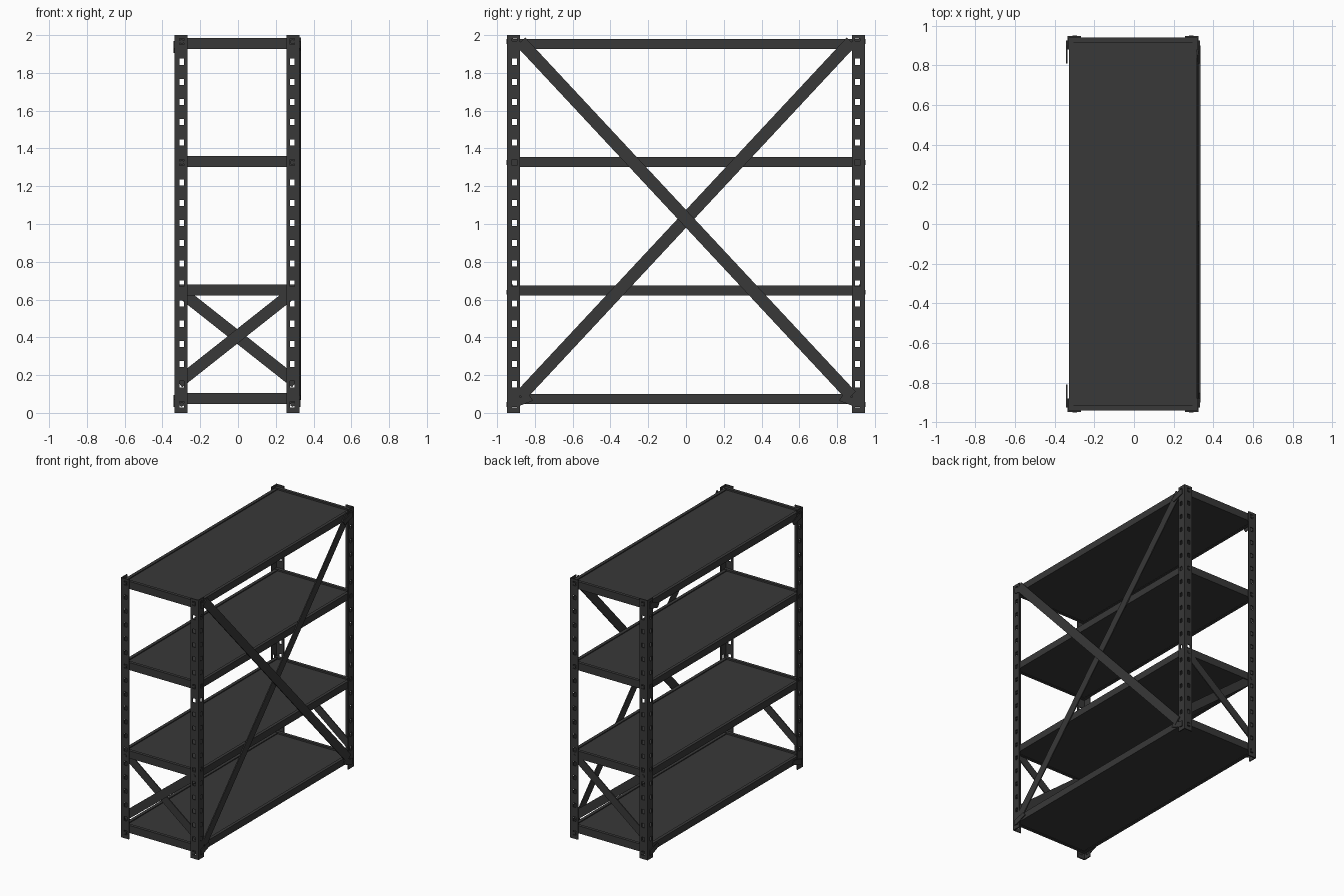
import bpy, bmesh, math
from mathutils import Vector, Matrix

if "Cube" in bpy.data.objects:
    bpy.data.objects.remove(bpy.data.objects["Cube"])

CX = -0.005            # rack is slightly off centre because of the side bracing
HX, HY = 0.331, 0.947  # half width / depth to the outside of the posts
T = 0.008              # sheet thickness

mat = bpy.data.materials.new("dark_steel")
mat.diffuse_color = (0.04, 0.04, 0.04, 1)
mat.use_nodes = True
mat.node_tree.nodes["Principled BSDF"].inputs["Base Color"].default_value = mat.diffuse_color


def finish(bm, name):
    bmesh.ops.recalc_face_normals(bm, faces=bm.faces)
    me = bpy.data.meshes.new(name)
    bm.to_mesh(me)
    bm.free()
    ob = bpy.data.objects.new(name, me)
    bpy.context.collection.objects.link(ob)
    ob.location.x = CX
    me.materials.append(mat)
    return ob


def add_box(bm, lo, hi):
    lo, hi = Vector(lo), Vector(hi)
    m = Matrix.Translation((lo + hi) / 2) @ Matrix.Diagonal((*(hi - lo), 1))
    bmesh.ops.create_cube(bm, size=1, matrix=m)


def prism(name, pts, offset):
    bm = bmesh.new()
    f = bm.faces.new([bm.verts.new(p) for p in pts])
    ext = bmesh.ops.extrude_face_region(bm, geom=[f])
    bmesh.ops.translate(bm, vec=offset,
                        verts=[v for v in ext["geom"] if isinstance(v, bmesh.types.BMVert)])
    return finish(bm, name)


def flat_bar(name, a, b, width, offset):
    """Flat strip from a to b, extruded by offset."""
    a, b, offset = Vector(a), Vector(b), Vector(offset)
    side = (b - a).cross(offset).normalized() * width / 2
    return prism(name, [a + side, b + side, b - side, a - side], offset)


# Perforated angle posts: L section grid with hole faces left out
def post(name, sx, sy):
    bm = bmesh.new()
    w, h0, h1 = 0.064, 0.022, 0.047
    prof = [(w, 0), (h1, 0), (h0, 0), (0, 0), (0, h0), (0, h1), (0, w)]
    zs = [0.0]
    for k in range(19):
        c = 0.045 + 0.1067 * k
        zs += [c - 0.016, c + 0.016]
    zs.append(2.0)
    ox, oy = HX - T / 2, HY - T / 2
    rows = [[bm.verts.new((sx * (ox - px), sy * (oy - py), z)) for px, py in prof] for z in zs]
    for i in range(len(zs) - 1):
        for j in range(len(prof) - 1):
            if i % 2 and j in (1, 4):
                continue
            bm.faces.new((rows[i][j], rows[i][j + 1], rows[i + 1][j + 1], rows[i + 1][j]))
    ob = finish(bm, name)
    s = ob.modifiers.new("thickness", "SOLIDIFY")
    s.thickness, s.offset, s.use_even_offset = T, 0, True


for sx, nx in ((-1, "left"), (1, "right")):
    for sy, ny in ((-1, "front"), (1, "back")):
        post(f"post_{ny}_{nx}", sx, sy)

# Shelves: deck set just below a rim of side and end beams
IX, IY, R = HX - T, HY - T, 0.024
for n, top in enumerate((0.105, 0.68, 1.36, 1.985)):
    bm = bmesh.new()
    add_box(bm, (-IX + R, -IY + R, top - 0.055), (IX - R, IY - R, top - 0.012))
    for s in (-1, 1):
        xs = sorted((s * IX, s * (IX - R)))
        add_box(bm, (xs[0], -IY + R, top - 0.058), (xs[1], IY - R, top - 0.005))
        ys = sorted((s * IY, s * (IY - R)))
        add_box(bm, (-IX, ys[0], top - 0.058), (IX, ys[1], top))
    finish(bm, f"shelf_{n + 1}")

# Cross braces on the front and back ends, tucked behind the post flanges
for s, nm in ((-1, "front"), (1, "back")):
    for k, d in enumerate((1, -1)):
        y = s * (IY - k * T)
        flat_bar(f"{nm}_brace_{k + 1}", (-0.31 * d, y, 0.16), (0.31 * d, y, 0.65),
                 0.062, (0, -s * T, 0))

# Long cross brace on the right side
for k, d in enumerate((1, -1)):
    x = IX + k * T
    flat_bar(f"side_brace_{k + 1}", (x, -0.875 * d, 0.09), (x, 0.875 * d, 1.965),
             0.065, (T, 0, 0))

# Corner gussets on both long sides, top and bottom
for sx in (-1, 1):
    for sy in (-1, 1):
        for z0, sz in ((0.03, 1), (1.97, -1)):
            x = sx * HX
            pts = [(x, sy * 0.925, z0), (x, sy * 0.90, z0), (x, sy * 0.81, z0 + sz * 0.035),
                   (x, sy * 0.83, z0 + sz * 0.065), (x, sy * 0.925, z0 + sz * 0.04)]
            prism("gusset", pts, (sx * 0.006, 0, 0))

# Hex bolts through the end flanges at each fixing level
bm = bmesh.new()
for sx in (-1, 1):
    for sy in (-1, 1):
        for z in (0.045, 0.6385, 1.3257, 1.9656):
            m = (Matrix.Translation((sx * (HX - 0.038), sy * HY, z))
                 @ Matrix.Rotation(math.pi / 2, 4, 'X'))
            bmesh.ops.create_cone(bm, cap_ends=True, segments=6, radius1=0.013,
                                  radius2=0.013, depth=0.008, matrix=m)
finish(bm, "bolts")
